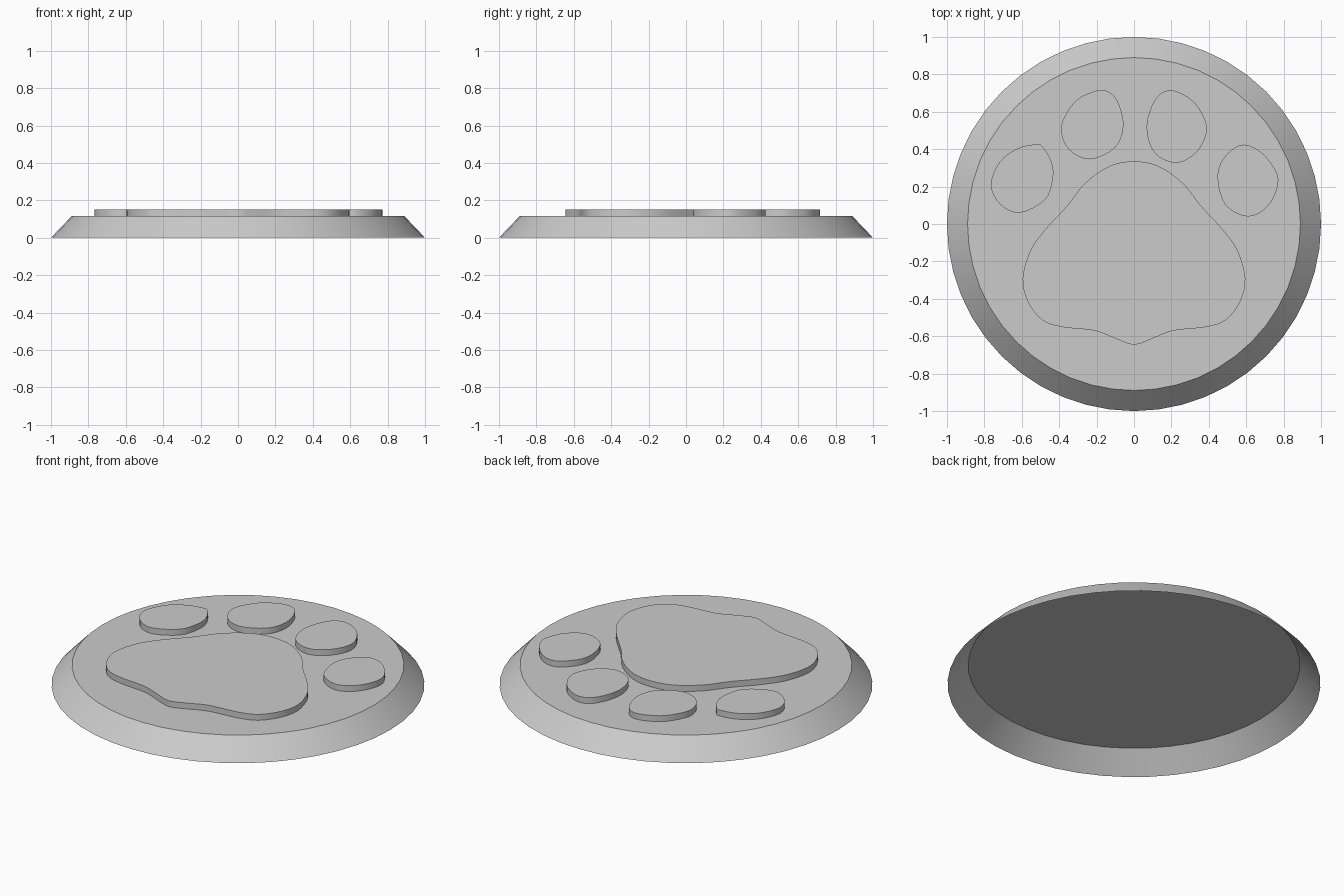
import bpy, bmesh, math
from mathutils import Vector

if "Cube" in bpy.data.objects:
    bpy.data.objects.remove(bpy.data.objects["Cube"])

BASE_TOP, PAD_TOP = 0.115, 0.15


def finish(bm, name):
    me = bpy.data.meshes.new(name)
    bm.to_mesh(me)
    bm.free()
    ob = bpy.data.objects.new(name, me)
    bpy.context.collection.objects.link(ob)
    bpy.ops.object.select_all(action='DESELECT')
    ob.select_set(True)
    bpy.context.view_layer.objects.active = ob
    bpy.ops.object.shade_smooth_by_angle(angle=math.radians(30))
    return ob


def smooth_loop(pts, steps=4):
    """Closed Catmull-Rom curve through the points."""
    p = [Vector(q) for q in pts]
    n, out = len(p), []
    for i in range(n):
        a, b, c, d = (p[(i + k) % n] for k in (-1, 0, 1, 2))
        for s in range(steps):
            t = s / steps
            out.append(0.5 * (2 * b + (c - a) * t + (2 * a - 5 * b + 4 * c - d) * t**2
                              + (3 * b - a - 3 * c + d) * t**3))
    return out


def lidded_wall(name, lower, z0, upper, z1):
    """Wall between two counter-clockwise outlines, closed on top, open below."""
    bm = bmesh.new()
    lo = [bm.verts.new((q[0], q[1], z0)) for q in lower]
    hi = [bm.verts.new((q[0], q[1], z1)) for q in upper]
    n = len(lo)
    for i in range(n):
        j = (i + 1) % n
        bm.faces.new((lo[i], lo[j], hi[j], hi[i]))
    bm.faces.new(hi)
    return finish(bm, name)


def circle(r, n=48):
    return [(r * math.cos(2 * math.pi * i / n), r * math.sin(2 * math.pi * i / n)) for i in range(n)]


def pad(name, pts):
    loop = smooth_loop(pts)
    area = sum(a.cross(b) for a, b in zip(loop, loop[1:] + loop[:1]))
    if area < 0:
        loop.reverse()
    lidded_wall(name, loop, BASE_TOP, loop, PAD_TOP)


# Bevelled round base, hollow underneath
lidded_wall("base", circle(1.0), 0, circle(0.89), BASE_TOP)

# Main pad: right half from top to bottom, mirrored
half = [(0, .335), (.13, .31), (.26, .22), (.36, .095), (.475, -.03), (.555, -.145),
        (.595, -.29), (.57, -.41), (.495, -.51), (.39, -.55), (.21, -.57), (.10, -.612), (0, -.645)]
pad("main_pad", half + [(-x, y) for x, y in half[-2:0:-1]])

# Four toe pads
pad("outer_toe_left", [(-.49, .415), (-.44, .33), (-.434, .24), (-.475, .13), (-.61, .06),
                       (-.715, .105), (-.766, .21), (-.715, .335), (-.62, .405), (-.53, .425)])
pad("outer_toe_right", [(.567, .422), (.475, .345), (.447, .24), (.49, .10), (.61, .04),
                        (.715, .095), (.77, .21), (.75, .30), (.665, .395)])
pad("inner_toe_left", [(-.15, .713), (-.09, .66), (-.056, .53), (-.10, .41), (-.235, .346),
                       (-.35, .40), (-.39, .52), (-.32, .65), (-.225, .705)])
pad("inner_toe_right", [(.18, .714), (.11, .66), (.067, .52), (.11, .38), (.23, .327),
                        (.34, .39), (.39, .51), (.34, .63), (.26, .695)])
